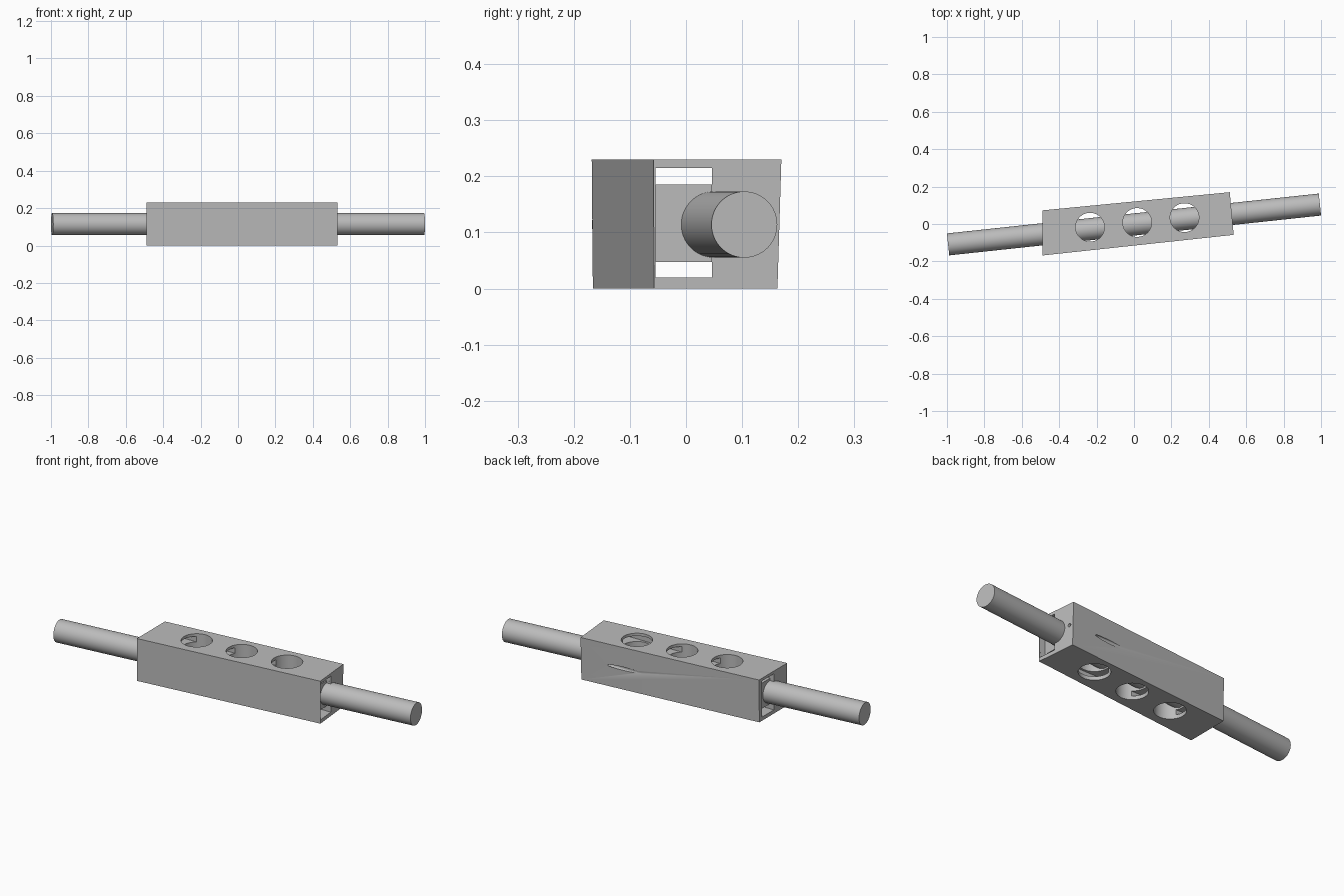
import bpy, bmesh
from mathutils import Vector

if "Cube" in bpy.data.objects:
    bpy.data.objects.remove(bpy.data.objects["Cube"])

grey = bpy.data.materials.new("light_grey")
grey.diffuse_color = (0.5, 0.5, 0.5, 1)
grey.use_nodes = True
grey.node_tree.nodes["Principled BSDF"].inputs["Base Color"].default_value = grey.diffuse_color


def add_object(name, bm):
    bmesh.ops.recalc_face_normals(bm, faces=bm.faces)
    mesh = bpy.data.meshes.new(name)
    bm.to_mesh(mesh)
    bm.free()
    obj = bpy.data.objects.new(name, mesh)
    obj.data.materials.append(grey)
    bpy.context.collection.objects.link(obj)
    return obj


def prism(name, bottom, top, z0, z1):
    bm = bmesh.new()
    low = [bm.verts.new((x, y, z0)) for x, y in bottom]
    high = [bm.verts.new((x, y, z1)) for x, y in top]
    bm.faces.new(low[::-1])
    bm.faces.new(high)
    n = len(low)
    for i in range(n):
        j = (i + 1) % n
        bm.faces.new((low[i], low[j], high[j], high[i]))
    return add_object(name, bm)


def box(name, x0, x1, y0, y1, z0, z1):
    outline = [(x0, y0), (x1, y0), (x1, y1), (x0, y1)]
    return prism(name, outline, outline, z0, z1)


def cylinder(name, start, end, radius, sides=64):
    start, end = Vector(start), Vector(end)
    axis = end - start
    bm = bmesh.new()
    bmesh.ops.create_cone(bm, cap_ends=True, segments=sides, radius1=radius,
                          radius2=radius, depth=axis.length)
    turn = axis.to_track_quat('Z', 'Y').to_matrix().to_4x4()
    bmesh.ops.transform(bm, matrix=turn, verts=bm.verts)
    bmesh.ops.translate(bm, vec=(start + end) / 2, verts=bm.verts)
    return add_object(name, bm)


def smooth(obj):
    bpy.ops.object.select_all(action='DESELECT')
    obj.select_set(True)
    bpy.context.view_layer.objects.active = obj
    bpy.ops.object.shade_smooth_by_angle()


# Slightly skewed body block
block = prism("body_block",
              [(-0.488, -0.166), (0.533, -0.057), (0.512, 0.163), (-0.488, 0.070)],
              [(-0.488, -0.168), (0.533, -0.058), (0.512, 0.170), (-0.488, 0.073)],
              0.0, 0.23)

# Three vertical bores through the block
cutters = [cylinder(f"bore_cutter_{i}", (x, y, -0.1), (x, y, 0.33), 0.077)
           for i, (x, y) in enumerate([(-0.235, -0.017), (0.017, 0.008), (0.27, 0.034)])]

# Upper and lower lengthwise slots
for name, z0, z1 in (("lower", 0.02, 0.047), ("upper", 0.185, 0.215)):
    cutters.append(box(name + "_slot_cutter", -0.7, 0.7, -0.054, 0.046, z0, z1))

# Shallow end pockets joining the slots
for name, x0, x1 in (("left", -0.7, -0.465), ("right", 0.498, 0.7)):
    cutters.append(box(name + "_pocket_cutter", x0, x1, -0.0535, 0.0455, 0.03, 0.2))

# Thin bore from the right end that breaks out of the back face
cutters.append(cylinder("pin_hole_cutter", (0.1, 0.143, 0.114), (0.7, 0.143, 0.114), 0.009, 24))

for cutter in cutters:
    cutter.hide_render = True
    cutter.hide_set(True)
    mod = block.modifiers.new(cutter.name, 'BOOLEAN')
    mod.operation = 'DIFFERENCE'
    mod.solver = 'EXACT'
    mod.object = cutter

# Apply the cuts so the bore walls can be shaded smooth
bpy.context.view_layer.objects.active = block
block.select_set(True)
for mod in list(block.modifiers):
    bpy.ops.object.modifier_apply(modifier=mod.name)
for cutter in cutters:
    bpy.data.objects.remove(cutter)
smooth(block)

# Long round rod through the block
rod = cylinder("round_rod", (-0.994, -0.109, 0.114), (0.994, 0.104, 0.114), 0.059)
smooth(rod)
